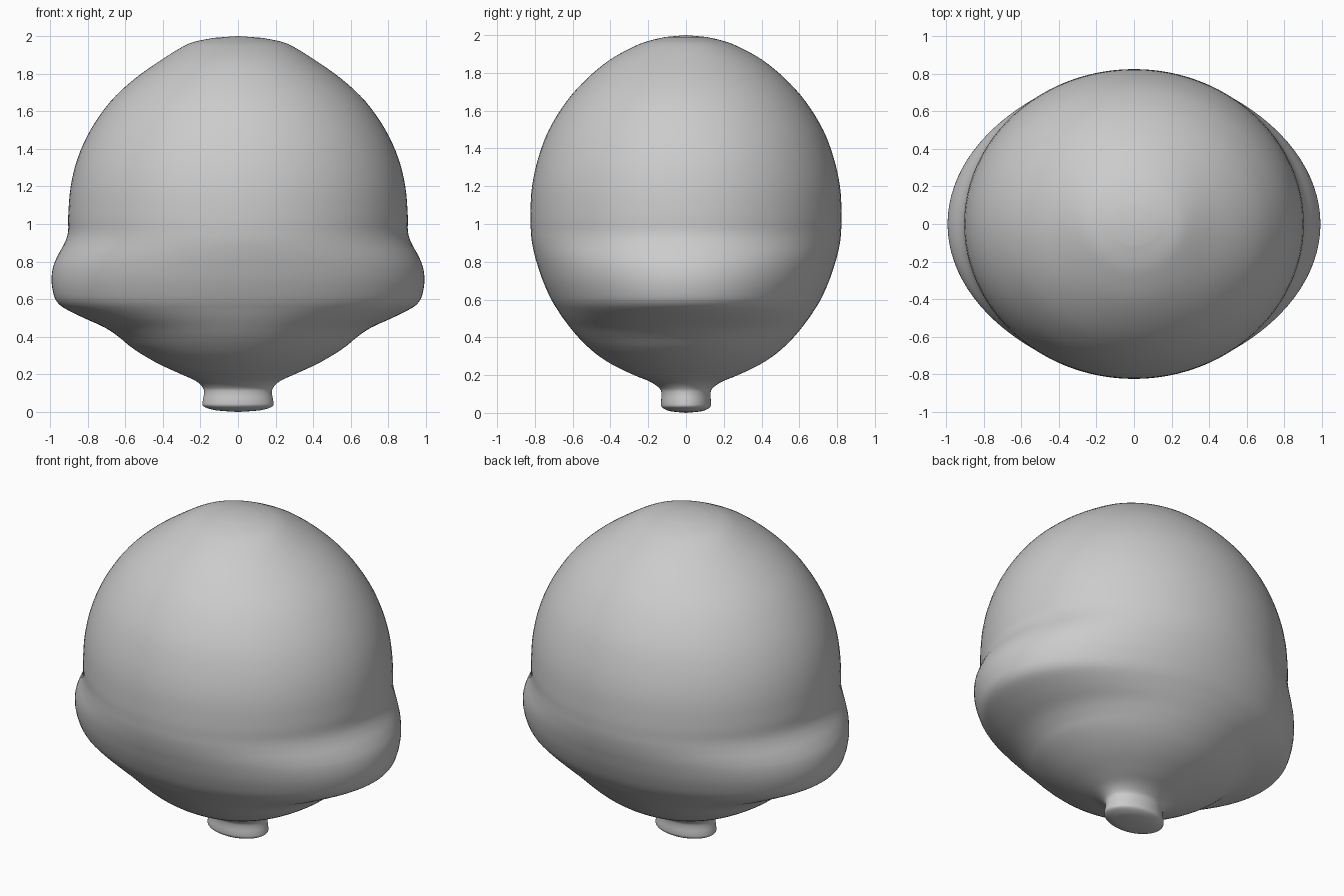
import bpy, bmesh, math
from mathutils import Vector

if "Cube" in bpy.data.objects:
    bpy.data.objects.remove(bpy.data.objects["Cube"])

# Body profile: height, half width in x, half depth in y
PROFILE = [
    (0.005, 0.08, 0.055), (0.012, 0.135, 0.095), (0.03, 0.183, 0.127), (0.055, 0.188, 0.132),
    (0.10, 0.181, 0.13), (0.13, 0.187, 0.14), (0.165, 0.225, 0.19), (0.20, 0.30, 0.275),
    (0.25, 0.41, 0.38), (0.30, 0.50, 0.46), (0.35, 0.575, 0.52), (0.40, 0.635, 0.57),
    (0.45, 0.71, 0.612), (0.50, 0.82, 0.65), (0.55, 0.92, 0.683), (0.585, 0.962, 0.705),
    (0.63, 0.982, 0.728), (0.70, 0.992, 0.758), (0.77, 0.984, 0.782), (0.83, 0.96, 0.80),
    (0.90, 0.922, 0.815), (0.96, 0.904, 0.821), (1.05, 0.903, 0.824), (1.20, 0.89, 0.815),
    (1.35, 0.853, 0.782), (1.50, 0.785, 0.725), (1.65, 0.68, 0.632), (1.77, 0.553, 0.524),
    (1.87, 0.412, 0.402), (1.94, 0.30, 0.275), (1.97, 0.23, 0.195), (1.99, 0.13, 0.11),
]
SIDES = 96


def smooth_rows(points, steps):
    """Catmull-Rom curve through the profile rows."""
    pts = [Vector(p) for p in points]
    rows = []
    for i in range(len(pts) - 1):
        p0, p1, p2, p3 = pts[max(i - 1, 0)], pts[i], pts[i + 1], pts[min(i + 2, len(pts) - 1)]
        for s in range(steps):
            t = s / steps
            rows.append(0.5 * (2 * p1 + (p2 - p0) * t + (2 * p0 - 5 * p1 + 4 * p2 - p3) * t * t
                               + (3 * p1 - p0 - 3 * p2 + p3) * t ** 3))
    return rows + [pts[-1]]


# Loft elliptical rings into one continuous skin
bm = bmesh.new()
rings = []
for z, a, b in smooth_rows(PROFILE, 4):
    rings.append([bm.verts.new((a * math.cos(2 * math.pi * k / SIDES),
                                b * math.sin(2 * math.pi * k / SIDES), z)) for k in range(SIDES)])
for low, high in zip(rings, rings[1:]):
    for k in range(SIDES):
        n = (k + 1) % SIDES
        bm.faces.new((low[k], low[n], high[n], high[k]))

# Close the foot and the crown
foot = bm.verts.new((0, 0, 0))
crown = bm.verts.new((0, 0, 2.0))
for k in range(SIDES):
    n = (k + 1) % SIDES
    bm.faces.new((foot, rings[0][n], rings[0][k]))
    bm.faces.new((crown, rings[-1][k], rings[-1][n]))

mesh = bpy.data.meshes.new("bulb_body")
bm.to_mesh(mesh)
bm.free()
mesh.shade_smooth()
body = bpy.data.objects.new("bulb_body", mesh)
bpy.context.collection.objects.link(body)
